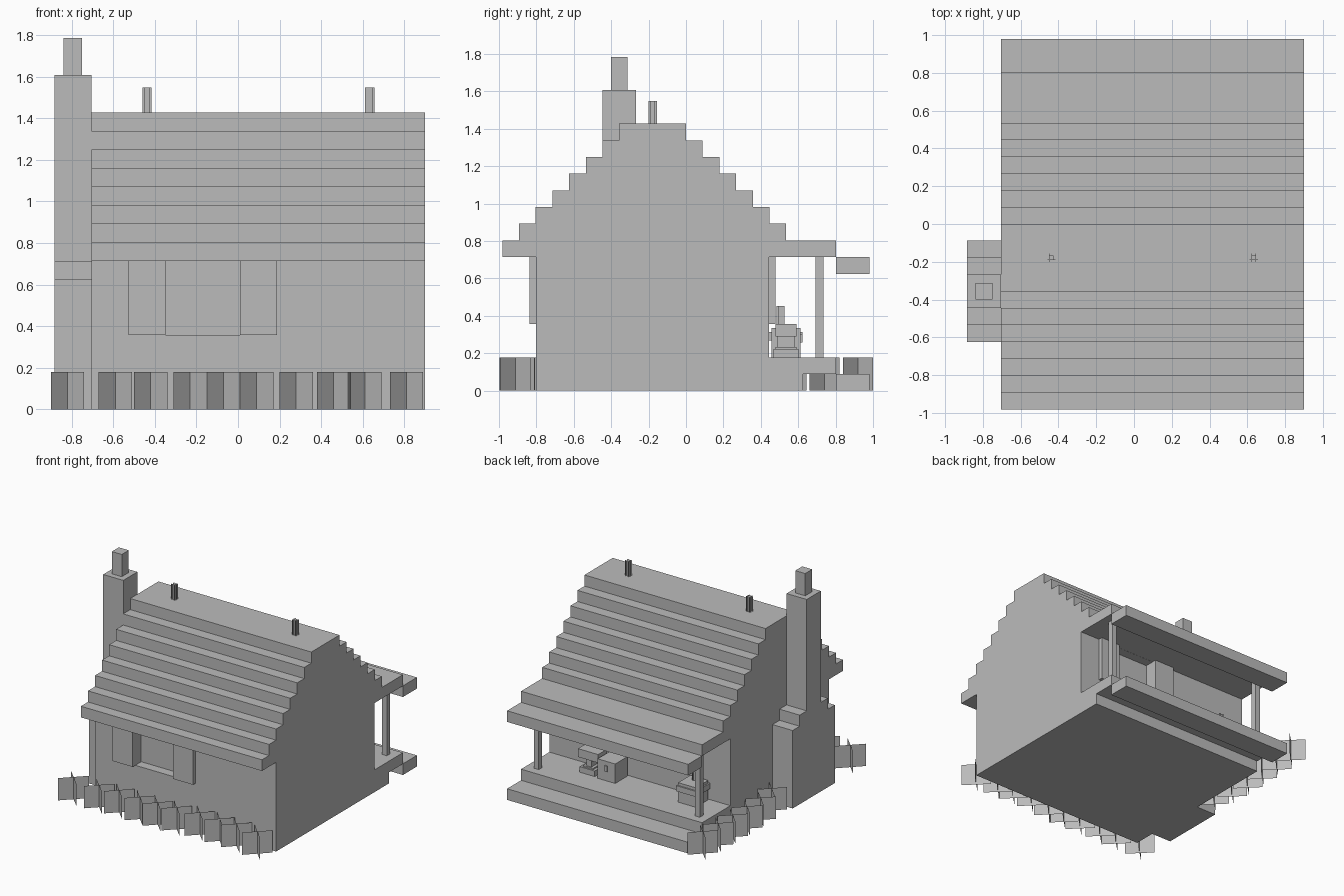
import bpy, bmesh, random
from mathutils import Vector

cube = bpy.data.objects.get("Cube")
if cube:
    bpy.data.objects.remove(cube)
random.seed(4)

U = 0.1785          # one building block
H = U / 2           # half block
X0, X1 = -0.705, 0.9

grey = bpy.data.materials.new("plain grey")
grey.use_nodes = True
grey.diffuse_color = (0.5, 0.5, 0.5, 1)
grey.node_tree.nodes["Principled BSDF"].inputs["Base Color"].default_value = (0.5, 0.5, 0.5, 1)


def finish(name, bm):
    mesh = bpy.data.meshes.new(name)
    bm.to_mesh(mesh)
    bm.free()
    mesh.materials.append(grey)
    ob = bpy.data.objects.new(name, mesh)
    bpy.context.collection.objects.link(ob)
    return ob


def add_box(bm, x0, x1, y0, y1, z0, z1):
    verts = bmesh.ops.create_cube(bm, size=1)["verts"]
    bmesh.ops.scale(bm, vec=(x1 - x0, y1 - y0, z1 - z0), verts=verts)
    bmesh.ops.translate(bm, vec=((x0 + x1) / 2, (y0 + y1) / 2, (z0 + z1) / 2), verts=verts)


def boxes(name, *dims):
    bm = bmesh.new()
    for d in dims:
        add_box(bm, *d)
    return finish(name, bm)


def extrude_x(name, profile, x0, x1):
    """Extrude a (y, z) outline along x."""
    bm = bmesh.new()
    face = bm.faces.new([bm.verts.new((x0, y, z)) for y, z in profile])
    new = bmesh.ops.extrude_face_region(bm, geom=[face])["geom"]
    bmesh.ops.translate(bm, vec=(x1 - x0, 0, 0),
                        verts=[v for v in new if isinstance(v, bmesh.types.BMVert)])
    bmesh.ops.recalc_face_normals(bm, faces=bm.faces)
    return finish(name, bm)


def column(k):
    """Left edge of block column k."""
    return X0 + k * U


# House body with stepped roof, one outline from front to back
EAVE = 4 * U
FRONT, BACK = -0.803, 0.445
profile = [(FRONT, 0), (FRONT, EAVE)]
for i in range(8):
    y = -0.982 + i * H
    profile += [(y, EAVE + i * H), (y, EAVE + (i + 1) * H)]
for i in range(7, 0, -1):
    y = (7 - i) * H
    profile += [(y, EAVE + (i + 1) * H), (y, EAVE + i * H)]
profile += [(0.803, EAVE + H), (0.803, EAVE), (BACK, EAVE), (BACK, U),
            (0.803, U), (0.803, H), (0.625, H), (0.625, 0)]
house = extrude_x("house_body", profile, X0, X1)

# Recessed windows with a pair of shutters on each long wall
for side, wall, out, k in (("front", FRONT, -1, 1), ("back", BACK, 1, 4)):
    inner, outer = wall - out * 0.075, wall + out * 0.05
    cutter = boxes(side + "_window_cutter",
                   (column(k + 1), column(k + 3), min(inner, outer), max(inner, outer),
                    2 * U, EAVE - 0.001))
    cutter.hide_render = True
    cutter.hide_viewport = True
    mod = house.modifiers.new(side + "_window", "BOOLEAN")
    mod.operation = "DIFFERENCE"
    mod.solver = "EXACT"
    mod.object = cutter
    face = wall + out * 0.034
    for n, c in (("right", k), ("left", k + 3)):
        boxes(f"{side}_{n}_shutter",
              (column(c), column(c + 1), min(wall, face), max(wall, face), 2 * U, EAVE))

# Porch: low eave, entrance step and posts
boxes("porch_eave", (X0, X1, 0.803, 0.98, EAVE - H, EAVE))
boxes("porch_step", (X0, X1, 0.803, 0.98, 0, H))
for n, k in (("right", 0), ("left", 8)):
    c = column(k) + H
    boxes(f"porch_{n}_post", (c - 0.022, c + 0.022, 0.692, 0.736, U, EAVE))

# Chimney: shouldered base, tall shaft and pot
cy = -0.356
outline = [(3 * H, 0), (3 * H, EAVE - H), (2 * H, EAVE - H), (2 * H, EAVE), (H, EAVE), (H, 9 * U)]
extrude_x("chimney", [(cy + y, z) for y, z in outline] +
          [(cy - y, z) for y, z in reversed(outline)], X0 - U, X0)
cx = X0 - H
boxes("chimney_pot", (cx - 0.044, cx + 0.044, cy - 0.044, cy + 0.044, 9 * U, 10 * U))


# Small finned torches: a square stick with crossing fins
def torch(name, x, y, z, h):
    s, w, t = 0.011, 0.022, 0.001
    parts = [(x - s, x + s, y - s, y + s, z, z + h)]
    for d in (-s, s):
        parts.append((x + d - t, x + d + t, y - w, y + w, z, z + h))
        parts.append((x - w, x + w, y + d - t, y + d + t, z, z + h))
    boxes(name, *parts)


torch("roof_right_torch", column(1) + H, -0.178, 8 * U, 0.12)
torch("roof_left_torch", column(7) + H, -0.178, 8 * U, 0.12)


# Porch furniture, sized in sixteenths of a block
def furniture(name, k, *parts):
    p = U / 16
    x, y, z = column(k), BACK, U
    boxes(name, *[(x + a * p, x + b * p, y + c * p, y + d * p, z + e * p, z + f * p)
                  for a, b, c, d, e, f in parts])


furniture("porch_anvil", 6, (2, 14, 2, 14, 0, 4), (4, 12, 3, 13, 4, 5),
          (6, 10, 4, 12, 5, 10), (0, 16, 3, 13, 10, 16))
furniture("porch_chest", 5, (1, 15, 1, 15, 0, 14), (7, 9, 15, 16, 7, 11))
furniture("porch_stove", 1, (1, 15, 1, 15, 0, 8), (0, 16, 0, 16, 8, 12), (1, 15, 1, 15, 12, 14))
torch("porch_candle", column(1) + H, 0.505, U + 0.155, 0.12)


# Grass tufts: two crossed upright sheets each
def tufts(name, spots):
    bm = bmesh.new()
    r = 0.08
    for x, y in spots:
        for s in (-1, 1):
            a, b = Vector((x - r, y - s * r, 0)), Vector((x + r, y + s * r, 0))
            up = Vector((0, 0, U))
            bm.faces.new([bm.verts.new(v) for v in (a, b, b + up, a + up)])
    finish(name, bm)


front_x = (-0.82, -0.59, -0.42, -0.23, -0.07, 0.09, 0.28, 0.46, 0.61, 0.81)
tufts("front_grass", [(x, -0.9 + random.uniform(-0.02, 0.02)) for x in front_x])
tufts("side_grass", [(-0.795 + random.uniform(-0.02, 0.02), 0.92 - i * U) for i in range(6)])
